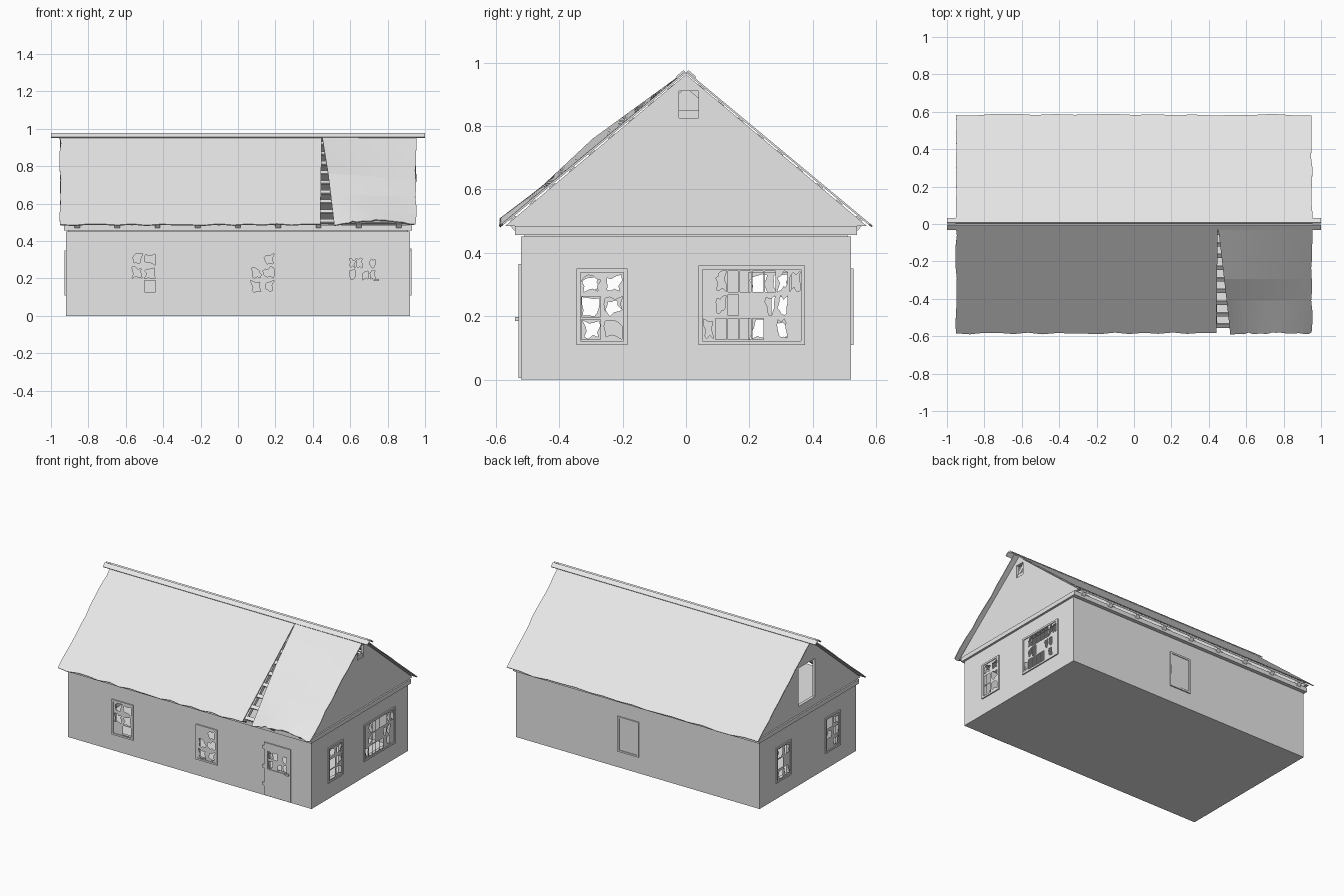
import bpy, bmesh, math, random
from mathutils import Matrix, Vector

random.seed(4)
if "Cube" in bpy.data.objects:
    bpy.data.objects.remove(bpy.data.objects["Cube"])

grey = bpy.data.materials.new("weathered_grey")
grey.use_nodes = True
grey.diffuse_color = (0.8, 0.8, 0.8, 1)
grey.node_tree.nodes["Principled BSDF"].inputs["Base Color"].default_value = (0.8, 0.8, 0.8, 1)

HX, HY, WALL, TOP = 0.92, 0.52, 0.025, 0.452
RIDGE, EAVE_Y, EAVE_Z = 0.967, 0.58, 0.485
SLOPE = (RIDGE - EAVE_Z) / EAVE_Y
PITCH = math.atan(SLOPE)


def finish(bm, name, matrix=None, recalc=True):
    if matrix:
        bm.transform(matrix)
    if recalc:
        bmesh.ops.recalc_face_normals(bm, faces=bm.faces)
    mesh = bpy.data.meshes.new(name)
    bm.to_mesh(mesh)
    bm.free()
    mesh.materials.append(grey)
    obj = bpy.data.objects.new(name, mesh)
    bpy.context.collection.objects.link(obj)
    return obj


def add_box(bm, x0, x1, y0, y1, z0, z1):
    m = Matrix.Translation(((x0 + x1) / 2, (y0 + y1) / 2, (z0 + z1) / 2))
    m = m @ Matrix.Diagonal((x1 - x0, y1 - y0, z1 - z0, 1))
    bmesh.ops.create_cube(bm, size=1, matrix=m)


def box(name, *bounds, matrix=None):
    bm = bmesh.new()
    add_box(bm, *bounds)
    return finish(bm, name, matrix)


def cut(obj, cutter):
    mod = obj.modifiers.new("opening", "BOOLEAN")
    mod.operation, mod.solver, mod.object = "DIFFERENCE", "EXACT", cutter
    bpy.context.view_layer.update()
    graph = bpy.context.evaluated_depsgraph_get()
    mesh = bpy.data.meshes.new_from_object(obj.evaluated_get(graph))
    obj.modifiers.clear()
    obj.data = mesh
    bpy.data.objects.remove(cutter)


def side(angle):
    # local frame: x runs right along the wall, -y points outward
    return Matrix.Rotation(math.radians(angle), 4, "Z")


# Hollow walls with floor
walls = box("walls", -HX, HX, -HY, HY, 0, TOP)
cut(walls, box("room", WALL - HX, HX - WALL, WALL - HY, HY - WALL, 0.02, 1))


def broken_pane(bm, x0, x1, z0, z1, y, kind):
    """One glazing cell: '.' whole, 'X' glass gone, 'o' jagged hole."""
    corners = [Vector(c) for c in ((x0, y, z0), (x1, y, z0), (x1, y, z1), (x0, y, z1))]
    if kind == ".":
        bm.faces.new([bm.verts.new(c) for c in corners])
        return
    centre = (corners[0] + corners[2]) / 2
    outer = [a.lerp(b, k / 3) for a, b in zip(corners, corners[1:] + corners[:1]) for k in range(3)]
    reach = [0.88 if kind == "X" else random.uniform(0.4, 0.9) for _ in outer]
    inner = [bm.verts.new(centre.lerp(p, r)) for p, r in zip(outer, reach)]
    outer = [bm.verts.new(p) for p in outer]
    for i in range(len(outer)):
        j = i - 1
        bm.faces.new((outer[j], outer[i], inner[i], inner[j]))


def window(name, angle, u0, u1, z0, z1, mask, rim=0.012):
    dist = HX if angle % 180 else HY
    m = side(angle)
    cut(walls, box("hole", u0 + rim, u1 - rim, -dist - 0.1, 0.1 - dist, z0 + rim, z1 - rim, matrix=m))
    # Surrounding frame
    bm = bmesh.new()
    y0, y1 = -dist - 0.008, -dist + 0.01
    add_box(bm, u0, u0 + rim, y0, y1, z0, z1)
    add_box(bm, u1 - rim, u1, y0, y1, z0, z1)
    add_box(bm, u0 + rim, u1 - rim, y0, y1, z0, z0 + rim)
    add_box(bm, u0 + rim, u1 - rim, y0, y1, z1 - rim, z1)
    finish(bm, name + "_frame", m)
    # Glazing cells
    rows = mask.split()
    dz = (z1 - z0 - 2 * rim) / len(rows)
    du = (u1 - u0 - 2 * rim) / len(rows[0])
    bm = bmesh.new()
    for r, row in enumerate(rows):
        for c, kind in enumerate(row):
            u, z = u0 + rim + c * du, z1 - rim - r * dz
            broken_pane(bm, u, u + du, z - dz, z, -dist - 0.003, kind)
    finish(bm, name + "_glazing", m)


window("front_window_a", 0, -0.585, -0.425, 0.11, 0.35, "oo oo .X")
window("front_window_b", 0, 0.05, 0.21, 0.11, 0.35, ".o oo oo")
window("right_end_window", 90, -0.345, -0.185, 0.11, 0.35, "oo Xo Xo")
window("right_end_wide_window", 90, 0.04, 0.375, 0.11, 0.36, ".oXXXXoo .oX..oo. oXXXX.o.")
window("back_window", 180, -0.15, 0.01, 0.11, 0.35, "oo Xo .X")
window("left_end_window_a", 270, -0.345, -0.185, 0.11, 0.35, "oo X. oo")
window("left_end_window_b", 270, 0.185, 0.345, 0.11, 0.35, "Xo oo .o")

# Door with a broken light, hinges and handle
DX0, DX1, DY = 0.565, 0.765, -HY - 0.008
window("door_light", 0, DX0 + 0.02, DX1 - 0.02, 0.18, 0.32, "oo.o o.oo", rim=0.008)
bm = bmesh.new()
add_box(bm, DX0, DX1, DY, -HY, 0.005, 0.18)
add_box(bm, DX0, DX1, DY, -HY, 0.32, 0.365)
add_box(bm, DX0, DX0 + 0.02, DY, -HY, 0.18, 0.32)
add_box(bm, DX1 - 0.02, DX1, DY, -HY, 0.18, 0.32)
finish(bm, "door_leaf")
box("door_handle", DX1 - 0.035, DX1 - 0.01, DY - 0.012, DY, 0.185, 0.197)
for z in (0.08, 0.2, 0.33):
    box("door_hinge", DX0 - 0.012, DX0, DY, -HY, z - 0.01, z + 0.01)

# Cornice slab, also the attic floor
box("cornice", -0.93, 0.93, -0.54, 0.54, TOP + 0.004, 0.485)
box("cornice_bed", -HX + 0.01, HX - 0.01, -HY + 0.01, HY - 0.01, TOP - 0.004, TOP + 0.006)


# Gable end walls
def gable(name, x0, x1):
    bm = bmesh.new()
    drop = 0.004
    profile = ((-EAVE_Y + 0.01, EAVE_Z), (EAVE_Y - 0.01, EAVE_Z), (0, RIDGE - drop))
    face = bm.faces.new([bm.verts.new((x0, y, z)) for y, z in profile])
    new = bmesh.ops.extrude_face_region(bm, geom=[face])["geom"]
    bmesh.ops.translate(bm, vec=(x1 - x0, 0, 0), verts=[v for v in new if isinstance(v, bmesh.types.BMVert)])
    return finish(bm, name)


right_gable = gable("right_gable", HX - 0.02, HX)
cut(right_gable, box("hole", 0.8, 1, -0.022, 0.04, 0.825, 0.91))
box("right_gable_shutter", HX - 0.018, HX - 0.008, -0.022, 0.04, 0.825, 0.85)
left_gable = gable("left_gable", -HX, -HX + 0.02)
cut(left_gable, box("hole", -1, -0.8, -0.08, 0.1, 0.54, 0.8))


# Roof sheets, with worn edges
def roof_sheet(name, s, ridge_x, eave_x, bulge=0, curl=0, cols=18, rows=10):
    bm = bmesh.new()
    grid = []
    for r in range(rows + 1):
        v = r / rows
        line = []
        for c in range(cols + 1):
            t = c / cols
            a = ridge_x[0] + (ridge_x[1] - ridge_x[0]) * t
            b = eave_x[0] + (eave_x[1] - eave_x[0]) * t
            x, y = a + (b - a) * v, EAVE_Y * v
            z = RIDGE - SLOPE * y + bulge * (1 - t) * (1 - abs(2 * v - 1))
            z += curl * math.sin(math.pi * t) * max(0, v - 0.7) / 0.3
            if abs(x) > 0.94 and r:
                x -= math.copysign(random.uniform(0, 0.008), x)
            if r == rows:
                wear = random.uniform(-0.004, 0.006)
                y, z = y + wear, z - wear * SLOPE
            line.append(bm.verts.new((x, s * y, z)))
        grid.append(line)
    for up, low in zip(grid, grid[1:]):
        for c in range(cols):
            quad = (up[c], up[c + 1], low[c + 1], low[c])
            bm.faces.new(quad if s > 0 else quad[::-1])
    bmesh.ops.recalc_face_normals(bm, faces=bm.faces)
    if sum(f.normal.z for f in bm.faces) < 0:
        bmesh.ops.reverse_faces(bm, faces=bm.faces)
    obj = finish(bm, name, recalc=False)
    mod = obj.modifiers.new("thickness", "SOLIDIFY")
    mod.thickness, mod.offset = 0.006, 1
    return obj


END = 0.955
roof_sheet("back_roof", 1, (-END, END), (-END, END))
roof_sheet("front_roof", -1, (-END, 0.448), (-END, 0.44))
roof_sheet("front_roof_loose", -1, (0.448, END), (0.515, END), bulge=0.03, curl=0.022)

# Ridge cap, rafters and battens
for s, label in ((1, "back"), (-1, "front")):
    lean = Matrix.Translation((0, 0, RIDGE)) @ Matrix.Rotation(-s * PITCH, 4, "X")
    lo, hi = sorted((0, s * 0.032))
    box(label + "_ridge_cap", -1, 1, lo, hi, 0.005, 0.012, matrix=lean)
    length = math.hypot(EAVE_Y, RIDGE - EAVE_Z)
    lo, hi = sorted((s * 0.015, s * (length - 0.02)))
    for i in range(9):
        x = (i - 4) * 0.215
        box(label + "_rafter", x - 0.014, x + 0.014, lo, hi, -0.036, -0.012, matrix=lean)
    for i in range(9):
        y = s * length * (i + 0.8) / 9.3
        box(label + "_batten", -HX + 0.02, HX - 0.02, y - 0.012, y + 0.012, -0.012, -0.002, matrix=lean)
